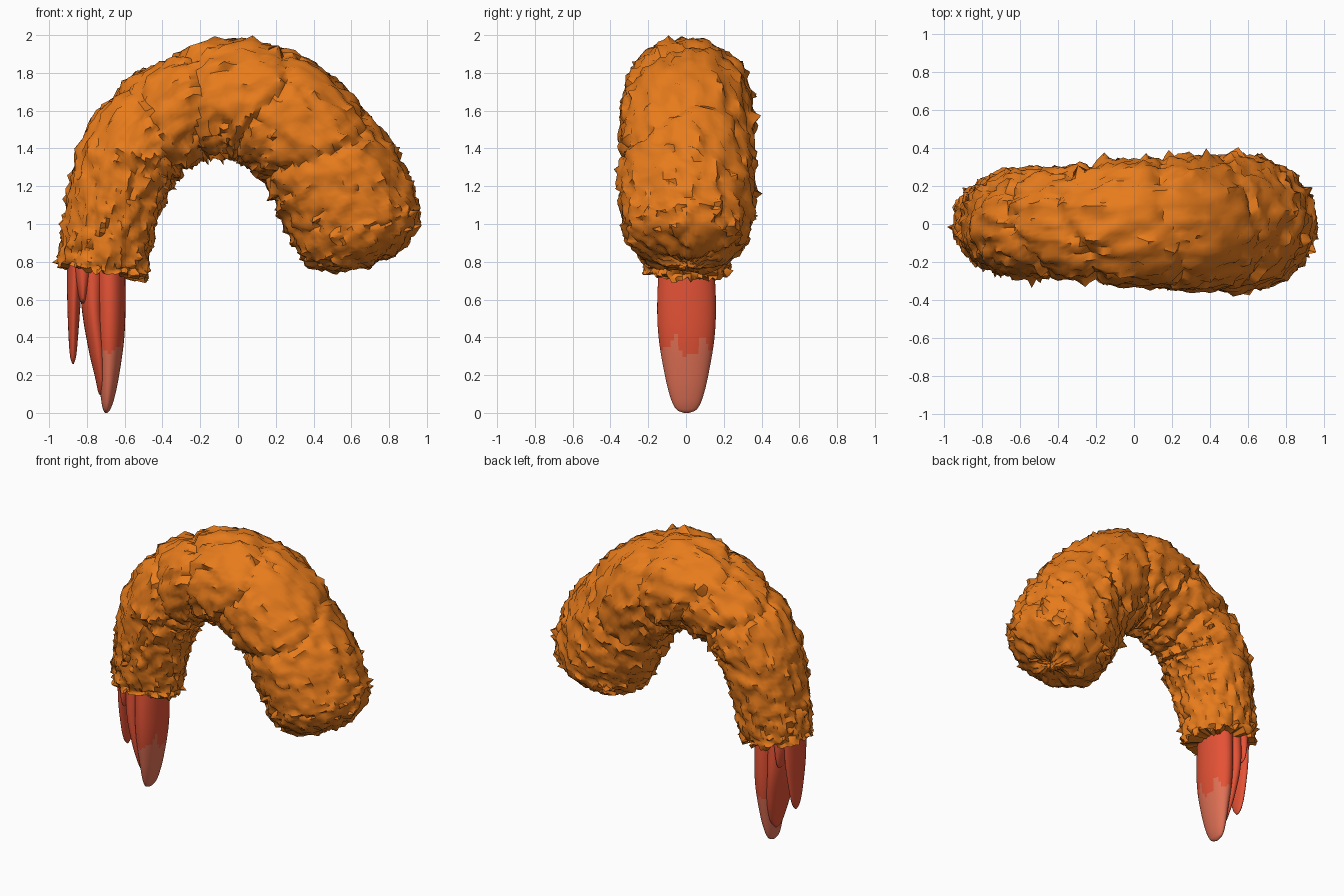
import bpy, bmesh, math, random
from mathutils import Vector, noise

if "Cube" in bpy.data.objects:
    bpy.data.objects.remove(bpy.data.objects["Cube"])

random.seed(4)


def material(name, col):
    m = bpy.data.materials.new(name)
    m.diffuse_color = (*col, 1)
    m.use_nodes = True
    m.node_tree.nodes["Principled BSDF"].inputs["Base Color"].default_value = m.diffuse_color
    return m


ORANGE = material("fried batter", (0.82, 0.205, 0.012))
RED = material("tail red", (0.78, 0.085, 0.036))
PINK = material("tail tip pink", (0.75, 0.165, 0.092))


def spline(pts, t):
    """Catmull-Rom through rows of numbers, t in station units."""
    i = min(int(t), len(pts) - 2)
    f = t - i
    a, b, c, d = (pts[max(0, min(len(pts) - 1, i + k))] for k in (-1, 0, 1, 2))
    return [0.5 * (2 * q + (r - p) * f + (2 * p - 5 * q + 4 * r - s) * f * f
                   + (3 * q - p - 3 * r + s) * f ** 3) for p, q, r, s in zip(a, b, c, d)]


def loft(name, rings, mats, angle):
    """Skin a list of equal rings and close both ends with fans."""
    bm = bmesh.new()
    vr = [[bm.verts.new(p) for p in r] for r in rings]
    n = len(vr[0])
    for r0, r1 in zip(vr, vr[1:]):
        for j in range(n):
            bm.faces.new((r0[j], r0[(j + 1) % n], r1[(j + 1) % n], r1[j]))
    for r in (vr[0], vr[-1]):
        c = bm.verts.new(sum((v.co for v in r), Vector()) / n)
        for j in range(n):
            bm.faces.new((r[j], r[(j + 1) % n], c))
    bmesh.ops.recalc_face_normals(bm, faces=bm.faces)
    me = bpy.data.meshes.new(name)
    bm.to_mesh(me)
    bm.free()
    for m in mats:
        me.materials.append(m)
    ob = bpy.data.objects.new(name, me)
    bpy.context.collection.objects.link(ob)
    bpy.ops.object.select_all(action='DESELECT')
    ob.select_set(True)
    bpy.context.view_layer.objects.active = ob
    bpy.ops.object.shade_smooth_by_angle(angle=math.radians(angle))
    return ob


# Batter coating: path x, z, in-plane radius, depth radius
PATH = [(-.725, .745, .235, .22), (-.69, .95, .235, .25), (-.635, 1.2, .255, .275),
        (-.53, 1.42, .275, .285), (-.30, 1.6, .285, .30), (0, 1.66, .32, .335),
        (.25, 1.56, .33, .35), (.455, 1.34, .335, .355), (.575, 1.12, .35, .355),
        (.655, .93, .325, .32), (.69, .845, .25, .24), (.705, .80, .13, .13),
        (.71, .79, .02, .02)]
CREASES = (3.4, 4.25, 5.45, 6.8)
ts = [i / 10 for i in range(90)] + [9 + i / 5 for i in range(16)]
SEG = 72
rings = []
for t in ts:
    x, z, a, b = spline(PATH, t)
    tt = min(t, 9.0)
    p, q = spline(PATH, max(tt - .1, 0)), spline(PATH, tt + .1)
    tan = Vector((q[0] - p[0], 0, q[1] - p[1])).normalized()
    out = Vector((-tan.z, 0, tan.x))
    ring = []
    for j in range(SEG):
        th = 2 * math.pi * j / SEG
        d = out * (math.cos(th) * a) + Vector((0, math.sin(th) * b, 0))
        r = d.length
        d.normalize()
        pos = Vector((x, 0.005, z)) + d * r
        # wrinkles run along the body, grooves divide the segments
        flow = Vector((t * 1.8, math.cos(th) * 3.2, math.sin(th) * 3.2))
        h = .024 * noise.noise(flow * 1.3) + .02 * noise.noise(flow * 3.1)
        h += .012 * noise.noise(pos * 22)
        tc = t + .22 * math.sin(2 * th + .5) + .1 * noise.noise(pos * 5)
        h -= sum(.035 * math.exp(-((tc - c) / .07) ** 2) for c in CREASES)
        # coarser crumbs at both ends
        end = t > 8.6 or t < .35
        k = min(1, r / .2)
        h += random.uniform(-.004, .004) * (2 if end else 1)
        if random.random() < (.07 if end else .03):
            h += random.uniform(.012, .035)
        jig = Vector([random.uniform(-.006, .006) for _ in range(3)])
        if t == 0:
            jig.z += random.uniform(-.025, .02)
        if t > 9.6:
            h, k = 0, 1
            jig = tan * (.04 * noise.noise(pos * 14) + random.uniform(-.008, .008))
        ring.append(pos + d * h * k + jig * k)
    rings.append(ring)
loft("batter_coating", rings, [ORANGE], 50)


# Tail fins: rows of z, centre x, half thickness, half width
def fin(name, rows, tip):
    rr = []
    steps = (len(rows) - 1) * 12
    for i in range(steps + 1):
        z, x, hx, hy = spline(rows, i / 12)
        ring = []
        for j in range(40):
            th = 2 * math.pi * j / 40
            y = hy * math.sin(th)
            ring.append(Vector((x + hx * math.cos(th), y + .003, max(z, 0))))
        rr.append(ring)
    ob = loft(name, rr, [RED, PINK], 50)
    # pale tip with a wavy border
    for f in ob.data.polygons:
        c = f.center
        edge = tip + .05 * math.cos(c.y * 38 + 2.6) + .03 * math.sin(c.y * 90)
        f.material_index = 1 if c.z < edge else 0


fin("tail_main_fin", [(.88, -.685, .085, .14), (.6, -.68, .084, .155), (.4, -.68, .078, .148),
                      (.2, -.683, .054, .115), (.08, -.69, .036, .085), (.02, -.695, .02, .055),
                      (0, -.697, .006, .015)], .34)
fin("tail_middle_fin", [(.85, -.77, .08, .13), (.55, -.765, .062, .145), (.33, -.74, .05, .125),
                        (.18, -.725, .03, .085), (.11, -.722, .018, .04), (.09, -.72, .005, .01)], -1)
fin("tail_small_fin", [(.85, -.86, .045, .12), (.6, -.868, .036, .105), (.4, -.872, .025, .07),
                       (.3, -.873, .016, .04), (.26, -.873, .004, .01)], -1)
fin("tail_inner_spike", [(.85, -.82, .08, .15), (.7, -.82, .05, .152), (.61, -.82, .025, .14),
                         (.58, -.82, .006, .12)], -1)
